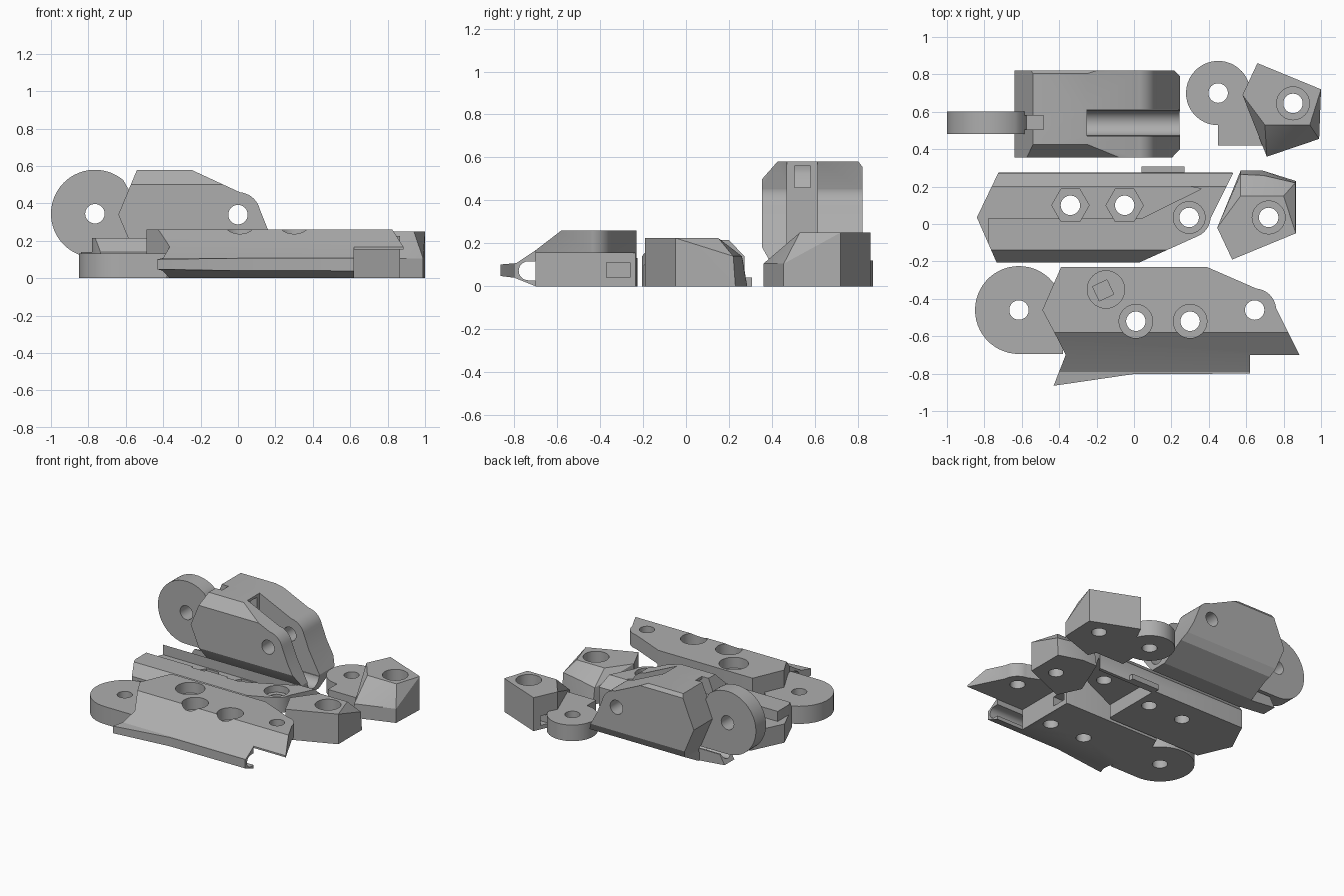
import bpy, bmesh, math

cube = bpy.data.objects.get("Cube")
if cube:
    bpy.data.objects.remove(cube, do_unlink=True)

grey = bpy.data.materials.new("plain grey plastic")
grey.use_nodes = True
GREY = (0.42, 0.42, 0.42, 1)
grey.diffuse_color = GREY
grey.node_tree.nodes["Principled BSDF"].inputs["Base Color"].default_value = GREY


def make(name, bm):
    bmesh.ops.recalc_face_normals(bm, faces=bm.faces)
    mesh = bpy.data.meshes.new(name)
    bm.to_mesh(mesh)
    bm.free()
    mesh.materials.append(grey)
    obj = bpy.data.objects.new(name, mesh)
    bpy.context.collection.objects.link(obj)
    return obj


def prism(name, outline, lo, hi, axis="z"):
    """Extrude a 2D outline along an axis: z takes (x, y), y takes (x, z), x takes (y, z)."""
    place = {"z": lambda a, b, t: (a, b, t),
             "y": lambda a, b, t: (a, t, b),
             "x": lambda a, b, t: (t, a, b)}[axis]
    bm = bmesh.new()
    low = [bm.verts.new(place(a, b, lo)) for a, b in outline]
    high = [bm.verts.new(place(a, b, hi)) for a, b in outline]
    bm.faces.new(low)
    bm.faces.new(high)
    n = len(low)
    for i in range(n):
        j = (i + 1) % n
        bm.faces.new((low[i], low[j], high[j], high[i]))
    return make(name, bm)


def hull(name, points):
    bm = bmesh.new()
    for p in points:
        bm.verts.new(p)
    res = bmesh.ops.convex_hull(bm, input=bm.verts)
    loose = {v for v in res["geom_interior"] if isinstance(v, bmesh.types.BMVert)}
    bmesh.ops.delete(bm, geom=list(loose), context="VERTS")
    bmesh.ops.dissolve_limit(bm, angle_limit=0.02, verts=bm.verts, edges=bm.edges)
    return make(name, bm)


def arc(cx, cy, r, start, end, steps=12):
    return [(cx + r * math.cos(math.radians(start + (end - start) * i / steps)),
             cy + r * math.sin(math.radians(start + (end - start) * i / steps)))
            for i in range(steps + 1)]


def ring(cx, cy, r, sides=32, turn=0):
    return arc(cx, cy, r, turn, turn + 360, sides)[:-1]


def rect(x0, y0, x1, y1):
    return [(x0, y0), (x1, y0), (x1, y1), (x0, y1)]


def combine(obj, other, operation="DIFFERENCE"):
    mod = obj.modifiers.new("combine", "BOOLEAN")
    mod.operation, mod.object, mod.solver = operation, other, "EXACT"
    graph = bpy.context.evaluated_depsgraph_get()
    obj.data = bpy.data.meshes.new_from_object(obj.evaluated_get(graph))
    obj.modifiers.clear()
    bpy.data.objects.remove(other, do_unlink=True)


def cut(obj, outline, lo, hi, axis="z"):
    combine(obj, prism("cutter", outline, lo, hi, axis))


def screw_hole(obj, x, y, top, head=0.09, depth=0.09, sides=32):
    cut(obj, ring(x, y, 0.052), -0.1, 0.5)
    if head:
        cut(obj, ring(x, y, head, sides), top - depth, top + 0.1)


# Middle segment, standing on its channel edge
middle = prism("middle_segment", [(-0.64, 0.34), (-0.53, 0.08), (-0.53, 0), (0.242, 0),
               (0.246, 0.1), (0.16, 0.26), (0.12, 0.36)] + arc(0, 0.34, 0.12, 20, 85, 8)
               + [(-0.25, 0.58), (-0.54, 0.58)], 0.3, 0.9, "y")
section = [(0.355, 0.18), (0.355, 0.5), (0.43, 0.585), (0.8, 0.585), (0.822, 0.555),
           (0.822, 0.16), (0.79, 0.1), (0.61, 0), (0.48, 0), (0.4, 0.1)]
combine(middle, prism("section", section, -1.2, 0.6, "x"), "INTERSECT")
cut(middle, rect(-0.25, 0.47, 0.5, 0.612), 0.09, 0.8)          # hinge slot
cut(middle, ring(0.54, 0.095, 0.068), -1, 0.5, "x")            # cable channel
cut(middle, rect(0.505, 0.46, 0.58, 0.56), -0.8, -0.2, "x")    # cord hole
cut(middle, rect(-0.7, 0.505, -0.485, 0.58), 0.5, 0.7)
cut(middle, ring(0, 0.34, 0.052), 0.2, 1, "y")
spout = prism("channel_spout", [(-0.53, 0), (-0.53, 0.09), (-0.7, 0.09), (-0.74, 0.02)],
              0.485, 0.6, "y")
cut(spout, ring(0.54, 0.095, 0.05), -1, 0, "x")
tab = prism("middle_hinge_tab", [(-0.52, 0.11)] + arc(-0.765, 0.345, 0.235, 270, 50, 36)
            + [(-0.57, 0.45), (-0.52, 0.34)], 0.482, 0.602, "y")
cut(tab, ring(-0.765, 0.345, 0.052), 0.2, 1, "y")

# Base segment, half with hinge tab and channel flange
base = prism("base_half_with_flange", [(-0.49, -0.46), (-0.39, -0.23), (0.39, -0.23)]
             + arc(0.645, -0.46, 0.115, 85, 5, 10)
             + [(0.885, -0.7), (0.62, -0.7), (0.62, -0.8), (0, -0.802), (-0.43, -0.865),
                (-0.365, -0.7), (-0.405, -0.62)], -0.05, 0.4)
section = [(-0.2, 0), (-0.2, 0.26), (-0.58, 0.26), (-0.7, 0.168), (-0.79, 0.108),
           (-0.88, 0.1), (-0.88, 0.05), (-0.8, 0.04), (-0.7, 0)]
combine(base, prism("section", section, -1, 1, "x"), "INTERSECT")
cut(base, rect(0.4, -0.7, 1, 0), -0.1, 0.155)                  # room for the next tab
cut(base, arc(-0.735, 0.072, 0.044, 90, 270) + [(-0.7, 0.028), (-0.7, 0.116)],
    -1, 1, "x")                                                # cable channel
cut(base, rect(-0.37, 0.04, -0.26, 0.11), 0.1, 0.6, "x")       # cord hole
for x in (0.01, 0.3):
    screw_hole(base, x, -0.52, 0.26)
screw_hole(base, 0.645, -0.46, 0.26, head=0)
cut(base, ring(-0.15, -0.35, 0.1), 0.18, 0.4)                  # knob recess
cut(base, ring(-0.165, -0.355, 0.06, 4, -20), 0.08, 0.4)
tab = prism("base_hinge_tab", [(-0.38, -0.695)] + arc(-0.615, -0.46, 0.235, 270, 20, 36)
            + [(-0.38, -0.42)], 0, 0.132)
cut(tab, ring(-0.615, -0.46, 0.052), -0.1, 0.5)

# Base segment, cover half with nut pockets
cover = prism("base_half_with_nuts", [(-0.84, 0.035), (-0.735, -0.205), (0.03, -0.205)]
              + arc(0.295, 0.04, 0.115, -70, -5, 8)
              + [(0.53, 0.272), (0.5, 0.285), (-0.72, 0.285)], -0.05, 0.4)
section = [(-0.205, 0), (-0.205, 0.14), (-0.14, 0.215), (0.2, 0.215), (0.272, 0.14), (0.275, 0)]
combine(cover, prism("section", section, -1, 1, "x"), "INTERSECT")
cut(cover, rect(0.05, -0.4, 0.7, 0.25), -0.1, 0.1)
cut(cover, rect(-0.9, -0.15, -0.78, 0.19), 0.14, 0.4)          # lowered end
cut(cover, [(-0.9, 0.03), (0.04, 0.03), (0.36, 0.188), (0.3, 0.2), (-0.9, 0.2)], 0.14, 0.4)
for x in (-0.34, -0.05):
    screw_hole(cover, x, 0.1, 0.215, 0.1, 0.135, 6)
screw_hole(cover, 0.295, 0.035, 0.215, 0.085, 0.05)
prism("alignment_rib", rect(0.04, 0.26, 0.27, 0.308), 0, 0.04)

# Fingertip half with hinge tab
sharp_end = [(0.66, 0.86), (1, 0.72), (0.58, 0.69)]
front = [(0.71, 0.36), (0.99, 0.455)]
tip = hull("tip_half_with_tab",
           [(x, y, z) for x, y in sharp_end for z in (0, 0.25)]
           + [(x, y, z) for x, y in front for z in (0, 0.105)]
           + [(0.7, 0.53, 0.25), (0.94, 0.53, 0.25)])
screw_hole(tip, 0.85, 0.645, 0.25, 0.088)
cut(tip, rect(0.54, 0.75, 0.72, 0.81), 0.03, 0.1)              # cord hole
tab = prism("tip_hinge_tab", [(0.69, 0.42), (0.45, 0.42), (0.45, 0.525)]
            + arc(0.45, 0.7, 0.172, 270, 0, 32) + [(0.64, 0.65)], 0, 0.12)
cut(tab, ring(0.45, 0.7, 0.052), -0.1, 0.5)

# Fingertip cover half, mirrored from the other one
cover_tip = hull("tip_half_cover",
                 [(x - 0.135, 0.67 - y, z) for x, y in sharp_end for z in (0, 0.225)]
                 + [(0.57, 0.285, 0), (0.69, 0.285, 0), (0.865, 0.23, 0),
                    (0.57, 0.265, 0.12), (0.69, 0.26, 0.14), (0.862, 0.22, 0.14),
                    (0.57, 0.15, 0.225), (0.8, 0.15, 0.225)])
screw_hole(cover_tip, 0.72, 0.035, 0.225, 0.088)

# Smooth only the rounded walls
bpy.ops.object.select_all(action="DESELECT")
for obj in bpy.context.collection.objects:
    if obj.type == "MESH" and grey.name in obj.data.materials:
        obj.select_set(True)
        bpy.context.view_layer.objects.active = obj
bpy.ops.object.shade_smooth_by_angle(angle=math.radians(25))
